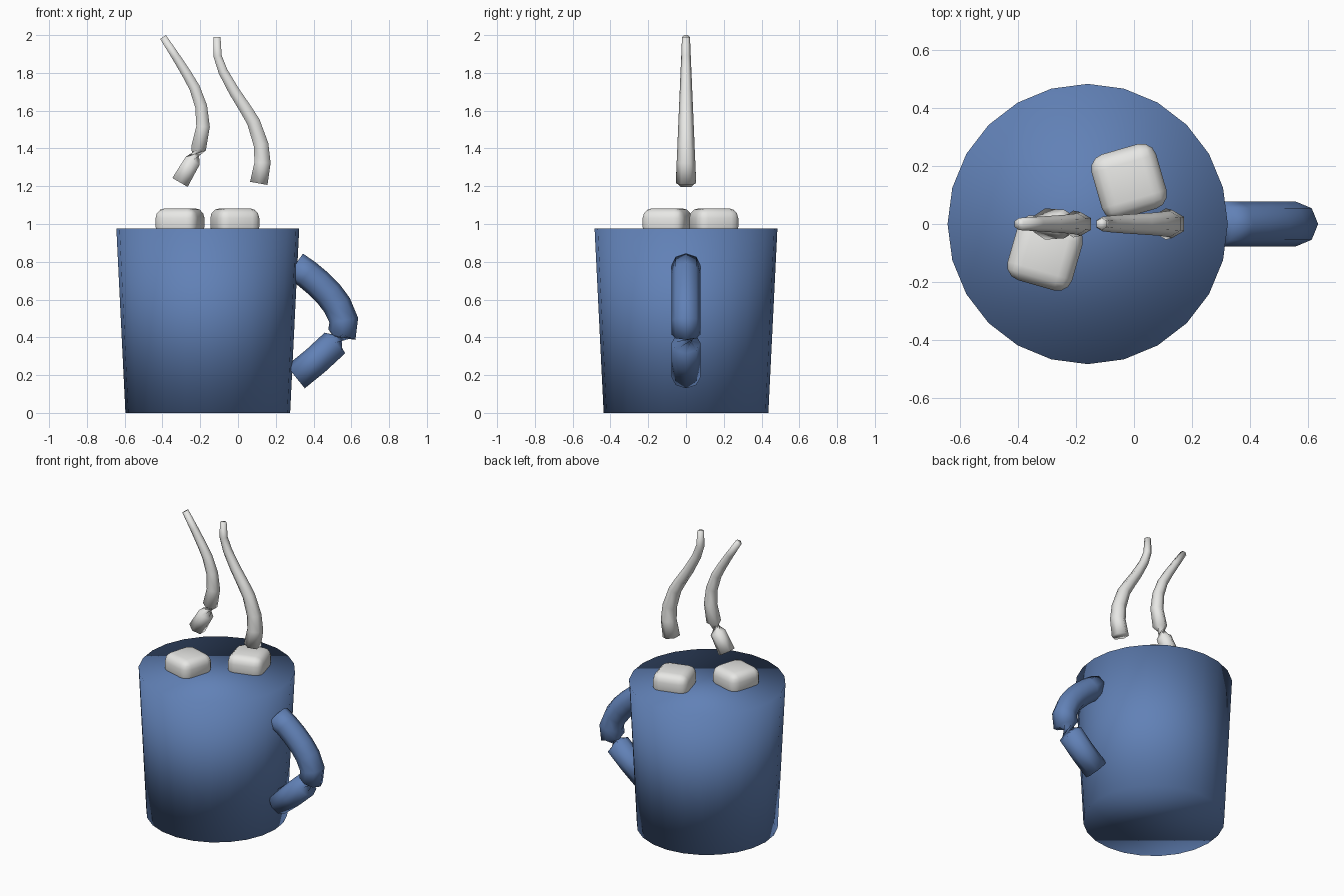
import bpy, bmesh, math
from mathutils import Vector, Matrix

if "Cube" in bpy.data.objects:
    bpy.data.objects.remove(bpy.data.objects["Cube"])


def material(name, rgb):
    m = bpy.data.materials.new(name)
    m.diffuse_color = (*rgb, 1)
    m.use_nodes = True
    m.node_tree.nodes["Principled BSDF"].inputs["Base Color"].default_value = m.diffuse_color
    return m


BLUE = material("mug_blue", (0.12, 0.22, 0.47))
WHITE = material("soft_white", (0.80, 0.80, 0.78))


def finish(bm, name, mat):
    """Turn a bmesh into a fully smooth-shaded object."""
    me = bpy.data.meshes.new(name)
    for f in bm.faces:
        f.smooth = True
    bm.to_mesh(me)
    bm.free()
    me.materials.append(mat)
    ob = bpy.data.objects.new(name, me)
    bpy.context.collection.objects.link(ob)
    return ob


def tube(name, path, r0, r1, sides, mat, flip=None):
    """Sweep a ring along (x, z) points; rings from index flip on are turned half round."""
    pts = [Vector((x, 0, z)) for x, z in path]
    last = len(pts) - 1
    side = Vector((0, 1, 0))
    bm = bmesh.new()
    rings = []
    for k, c in enumerate(pts):
        t = (pts[min(k + 1, last)] - pts[max(k - 1, 0)]).normalized()
        n = side.cross(t)
        r = r0 + (r1 - r0) * (pts[0].z - c.z) / (pts[0].z - pts[last].z)
        turn = math.pi if flip is not None and k >= flip else 0
        ring = []
        for i in range(sides):
            a = 2 * math.pi * i / sides + turn
            ring.append(bm.verts.new(c + r * (side * math.cos(a) + n * math.sin(a))))
        rings.append(ring)
    for k in range(last):
        p, q = rings[k], rings[k + 1]
        for i in range(sides):
            j = (i + 1) % sides
            if k + 1 == flip:  # pinched, twisted section
                bm.faces.new((p[i], q[i], q[j]))
                bm.faces.new((p[i], q[j], p[j]))
            else:
                bm.faces.new((p[i], q[i], q[j], p[j]))
    bm.faces.new(rings[0])
    bm.faces.new(rings[-1][::-1])
    return finish(bm, name, mat)


# Mug body: closed tapered 24-sided drum
bm = bmesh.new()
bmesh.ops.create_cone(bm, cap_ends=True, segments=24, radius1=0.436, radius2=0.484,
                      depth=0.975, matrix=Matrix.Translation((-0.16, 0, 0.4875)))
finish(bm, "mug_body", BLUE)

# Handle
tube("mug_handle",
     [(0.30, 0.78), (0.365, 0.735), (0.425, 0.685), (0.48, 0.63), (0.525, 0.57),
      (0.56, 0.49), (0.55, 0.415), (0.513, 0.37), (0.41, 0.275), (0.305, 0.19)],
     0.077, 0.077, 8, BLUE, flip=7)

# Marshmallows: rounded blocks half sunk in the top
for name, x, y, yaw in (("marshmallow_left", -0.307, -0.10, -16),
                        ("marshmallow_right", -0.017, 0.147, 16)):
    bm = bmesh.new()
    bmesh.ops.create_cube(bm, size=1, matrix=Matrix.Diagonal((0.232, 0.232, 0.15, 1)))
    bmesh.ops.bevel(bm, geom=bm.edges[:], offset=0.052, offset_type='OFFSET', segments=3,
                    profile=0.5, affect='EDGES')
    bm.transform(Matrix.Translation((x, y, 1.008)) @ Matrix.Rotation(math.radians(yaw), 4, 'Z'))
    finish(bm, name, WHITE)

# Steam wisps, thin at the top
tube("steam_left",
     [(-0.397, 1.99), (-0.331, 1.889), (-0.275, 1.80), (-0.23, 1.722), (-0.195, 1.622),
      (-0.185, 1.516), (-0.209, 1.40), (-0.24, 1.335), (-0.307, 1.22)],
     0.021, 0.054, 6, WHITE, flip=7)
tube("steam_right",
     [(-0.111, 1.99), (-0.108, 1.889), (-0.079, 1.807), (-0.019, 1.70), (0.035, 1.617),
      (0.082, 1.54), (0.122, 1.42), (0.13, 1.325), (0.11, 1.215)],
     0.021, 0.054, 6, WHITE)
